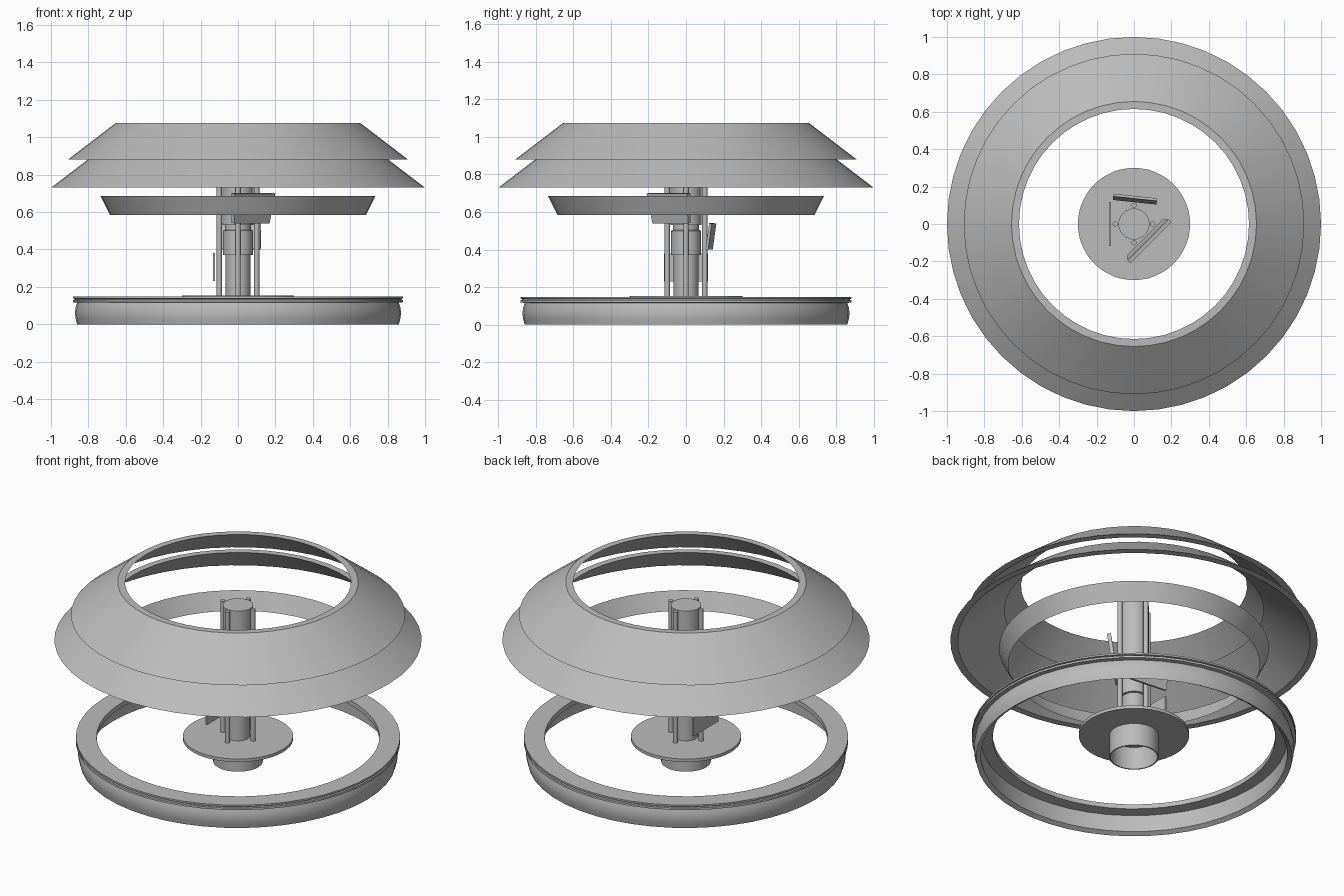
import bpy, bmesh, math
from mathutils import Matrix, Vector

if "Cube" in bpy.data.objects:
    bpy.data.objects.remove(bpy.data.objects["Cube"])

grey = bpy.data.materials.new("plain grey")
grey.diffuse_color = (0.5, 0.5, 0.5, 1)
grey.use_nodes = True
grey.node_tree.nodes["Principled BSDF"].inputs["Base Color"].default_value = grey.diffuse_color


def finish(name, bm, smooth=True):
    bmesh.ops.recalc_face_normals(bm, faces=bm.faces)
    me = bpy.data.meshes.new(name)
    bm.to_mesh(me)
    bm.free()
    me.materials.append(grey)
    ob = bpy.data.objects.new(name, me)
    bpy.context.collection.objects.link(ob)
    if smooth:
        bpy.ops.object.select_all(action='DESELECT')
        ob.select_set(True)
        bpy.context.view_layer.objects.active = ob
        bpy.ops.object.shade_smooth_by_angle(angle=math.radians(30))
    return ob


def lathe(name, profile, closed=True, sides=48, at=(0, 0)):
    """Spin an (r, z) profile round the vertical axis."""
    bm = bmesh.new()
    rings = []
    for r, z in profile:
        if r == 0:
            rings.append([bm.verts.new((at[0], at[1], z))] * sides)
            continue
        rings.append([bm.verts.new((at[0] + r * math.cos(2 * math.pi * i / sides),
                                    at[1] + r * math.sin(2 * math.pi * i / sides), z))
                      for i in range(sides)])
    pairs = list(zip(rings, rings[1:]))
    if closed:
        pairs.append((rings[-1], rings[0]))
    for a, b in pairs:
        for i in range(sides):
            j = (i + 1) % sides
            quad = list(dict.fromkeys((a[i], a[j], b[j], b[i])))
            if len(quad) > 2:
                bm.faces.new(quad)
    return finish(name, bm)


def panel(name, centre, size, heading, tilt, taper=1.0):
    """Thin plate: length, thickness, height; leans outward by tilt."""
    bm = bmesh.new()
    bmesh.ops.create_cube(bm, size=1)
    for v in bm.verts:
        k = taper if v.co.z < 0 else 1
        v.co = Vector((v.co.x * size[0] * k, v.co.y * size[1], v.co.z * size[2]))
    turn = (Matrix.Translation(centre) @ Matrix.Rotation(math.radians(heading), 4, 'Z')
            @ Matrix.Rotation(math.radians(tilt), 4, 'X'))
    bmesh.ops.transform(bm, matrix=turn, verts=bm.verts)
    return finish(name, bm, False)


# Two stacked sloping roof shells
for name, r0, z0 in (("upper_roof_ring", 0.91, 0.88), ("lower_roof_ring", 1.0, 0.73)):
    r1, z1 = r0 - 0.255, z0 + 0.195
    lathe(name, [(r0, z0), (r1, z1), (r1 - 0.04, z1), (r0 - 0.04, z0)])

# Flared band below the roof
lathe("flared_band", [(0.685, 0.585), (0.735, 0.685)], closed=False)

# Base ring with a bulged wall and a grooved flange
lathe("base_ring", [(0.86, 0), (0.868, 0.03), (0.872, 0.06), (0.868, 0.09), (0.86, 0.115),
                    (0.883, 0.118), (0.883, 0.13), (0.873, 0.132), (0.873, 0.136),
                    (0.883, 0.138), (0.883, 0.148), (0.77, 0.148), (0.77, 0.12),
                    (0.835, 0.115), (0.835, 0.015)])

# Round foot plate and the open tube under it
lathe("foot_plate", [(0, 0.135), (0.3, 0.135), (0.3, 0.153), (0, 0.153)], closed=False)
lathe("foot_tube", [(0.135, 0), (0.135, 0.135), (0.128, 0.135), (0.128, 0)], sides=32)

# Stepped central column
lathe("column", [(0, 0.153), (0.066, 0.153), (0.066, 0.37), (0.08, 0.37), (0.08, 0.5),
                 (0.07, 0.505), (0.07, 0.53), (0.083, 0.53), (0.083, 0.94), (0, 0.94)],
      closed=False, sides=32)

# Four rods round the column
for i, side in enumerate(("right", "back", "left", "front")):
    a = i * math.pi / 2
    lathe("rod_" + side, [(0, 0.153), (0.014, 0.153), (0.014, 0.94), (0, 0.94)],
          closed=False, sides=16, at=(0.1 * math.cos(a), 0.1 * math.sin(a)))

# Three plates at different heights
panel("left_panel", (-0.128, 0, 0.305), (0.235, 0.01, 0.15), 90, 0)
panel("back_panel", (0.005, 0.133, 0.47), (0.235, 0.014, 0.14), -6, -8)
panel("front_panel", (0.075, -0.085, 0.62), (0.31, 0.022, 0.16), 45, 8, taper=0.86)
